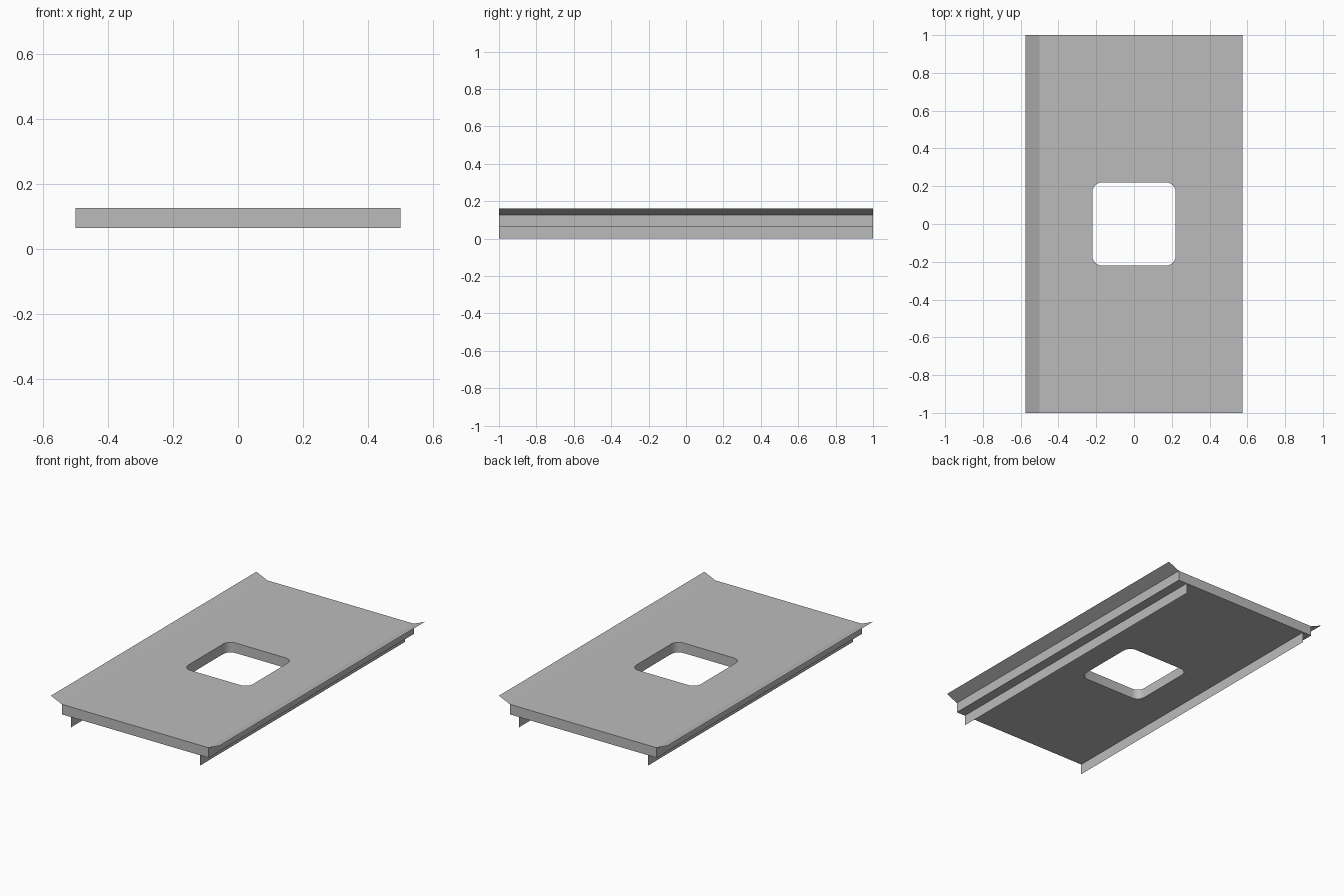
import bpy
import bmesh
import math

# Remove the default object
if "Cube" in bpy.data.objects:
    bpy.data.objects.remove(bpy.data.objects["Cube"], do_unlink=True)

HALF_W, HALF_L = 0.5, 1.0
BOTTOM, TOP = 0.065, 0.127
HOLE, RADIUS, STEPS = 0.22, 0.05, 6

grey = bpy.data.materials.new("plain_grey")
grey.use_nodes = True
grey.diffuse_color = (0.5, 0.5, 0.5, 1)
grey.node_tree.nodes["Principled BSDF"].inputs["Base Color"].default_value = (0.5, 0.5, 0.5, 1)


def add_object(name, bm):
    mesh = bpy.data.meshes.new(name)
    bm.to_mesh(mesh)
    bm.free()
    mesh.materials.append(grey)
    obj = bpy.data.objects.new(name, mesh)
    bpy.context.collection.objects.link(obj)
    return obj


def add_loop(bm, points):
    verts = [bm.verts.new((x, y, BOTTOM)) for x, y in points]
    return [bm.edges.new((v, verts[i - 1])) for i, v in enumerate(verts)]


def rounded_square(half, radius):
    points = []
    for corner in range(4):
        mid = math.radians(45 + 90 * corner)
        cx = math.copysign(half - radius, math.cos(mid))
        cy = math.copysign(half - radius, math.sin(mid))
        for i in range(STEPS + 1):
            a = math.pi / 2 * (corner + i / STEPS)
            points.append((cx + radius * math.cos(a), cy + radius * math.sin(a)))
    return points


# Panel: rectangle with a rounded square opening, extruded upwards
bm = bmesh.new()
outline = [(-HALF_W, -HALF_L), (HALF_W, -HALF_L), (HALF_W, HALF_L), (-HALF_W, HALF_L)]
edges = add_loop(bm, outline) + add_loop(bm, rounded_square(HOLE, RADIUS))
bmesh.ops.triangle_fill(bm, edges=edges, use_beauty=True, use_dissolve=False)
extruded = bmesh.ops.extrude_face_region(bm, geom=bm.faces[:], use_keep_orig=True)
top_verts = [g for g in extruded["geom"] if isinstance(g, bmesh.types.BMVert)]
bmesh.ops.translate(bm, verts=top_verts, vec=(0, 0, TOP - BOTTOM))
bmesh.ops.recalc_face_normals(bm, faces=bm.faces[:])
panel = add_object("panel", bm)
bpy.context.view_layer.objects.active = panel
panel.select_set(True)
bpy.ops.object.shade_smooth_by_angle(angle=math.radians(30))


# Thin sheet running the whole length between two (x, z) points
def add_sheet(name, side, start, end):
    bm = bmesh.new()
    (x0, z0), (x1, z1) = start, end
    corners = [(x0, -HALF_L, z0), (x1, -HALF_L, z1), (x1, HALF_L, z1), (x0, HALF_L, z0)]
    face = bm.faces.new([bm.verts.new((side * x, y, z)) for x, y, z in corners])
    if side < 0:
        face.normal_flip()
    add_object(name, bm)


# Raised side lips and hanging ribs, mirrored
for label, side in (("left", 1), ("right", -1)):
    add_sheet(label + "_lip", side, (HALF_W, TOP), (0.575, 0.16))
    add_sheet(label + "_rib", side, (0.44, 0), (0.44, BOTTOM))
